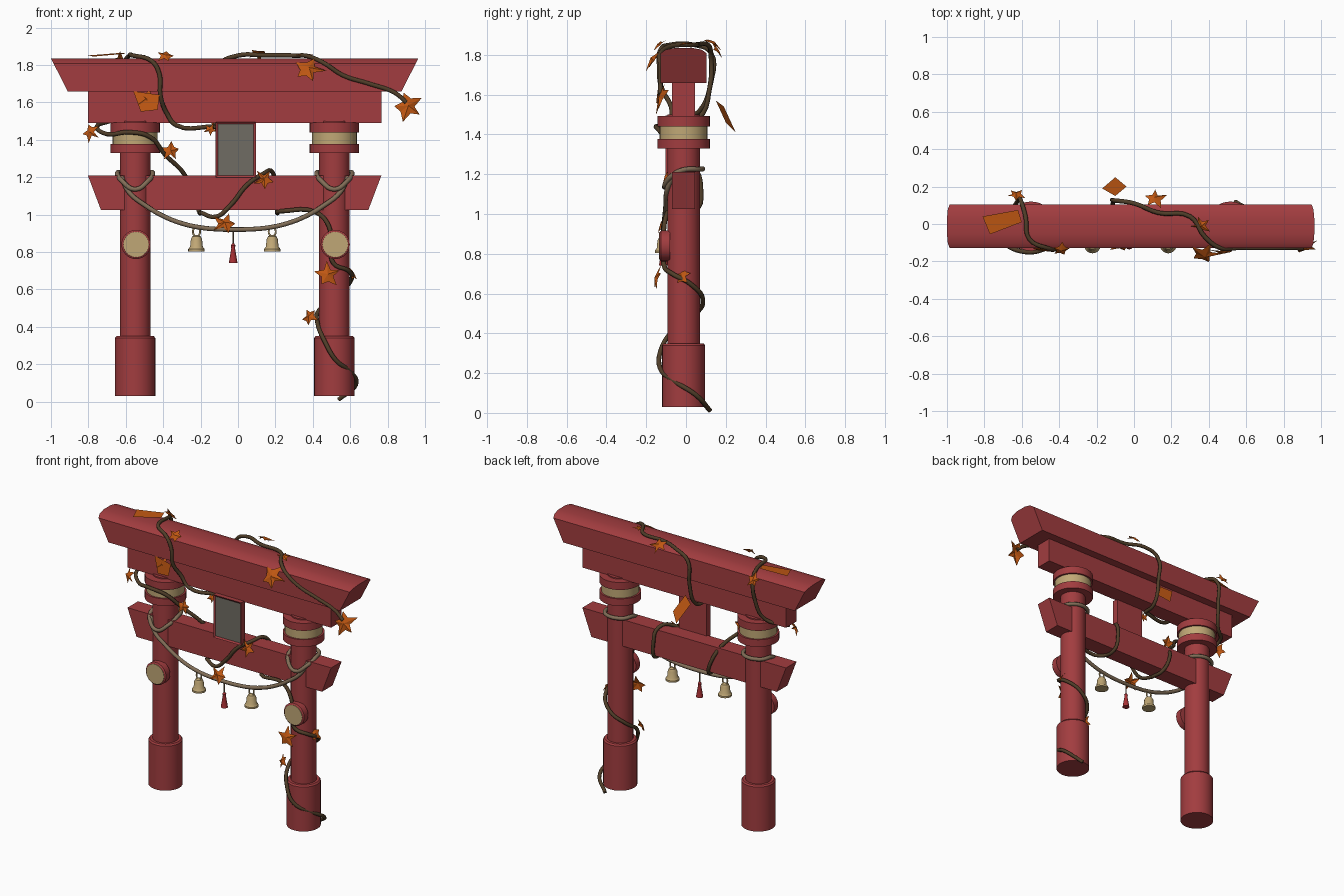
import bpy, bmesh, math, random
from mathutils import Vector, Matrix

random.seed(4)
CX, CY = -0.018, -0.012          # centre of the gate itself
POSTS = (-0.55, 0.515)


def mat(name, rgb):
    m = bpy.data.materials.new(name)
    m.diffuse_color = (*rgb, 1)
    return m


RED = mat("red_paint", (0.36, 0.046, 0.050))
TAN = mat("pale_gold", (0.53, 0.39, 0.18))
GREY = mat("grey_panel", (0.16, 0.15, 0.125))
ROPE = mat("rope_brown", (0.22, 0.155, 0.095))
VINE = mat("vine_brown", (0.080, 0.048, 0.022))
LEAF = mat("autumn_orange", (0.52, 0.095, 0.006))
TASSEL = mat("tassel_red", (0.40, 0.03, 0.035))


def finish(name, bm, mats, smooth=True):
    bmesh.ops.recalc_face_normals(bm, faces=bm.faces)
    me = bpy.data.meshes.new(name)
    for f in bm.faces:
        f.smooth = smooth
    bm.to_mesh(me)
    bm.free()
    for m in mats:
        me.materials.append(m)
    if smooth:
        me.set_sharp_from_angle(angle=math.radians(35))
    ob = bpy.data.objects.new(name, me)
    bpy.context.collection.objects.link(ob)
    return ob


def lathe(name, profile, loc, m, sides=32, tilt=0):
    """Turn (radius, height) points around z, with flat caps at both ends."""
    bm = bmesh.new()
    rings = [[bm.verts.new((r * math.cos(2 * math.pi * i / sides),
                            r * math.sin(2 * math.pi * i / sides), z))
              for i in range(sides)] for r, z in profile]
    for a, b in zip(rings, rings[1:]):
        for i in range(sides):
            j = (i + 1) % sides
            bm.faces.new((a[i], a[j], b[j], b[i]))
    bm.faces.new(rings[0])
    bm.faces.new(rings[-1])
    bm.transform(Matrix.Translation(loc) @ Matrix.Rotation(tilt, 4, 'X'))
    return finish(name, bm, [m])


def beam(name, section, half_low, half_high):
    """Beam along x from a (y, z) section; its ends flare with height."""
    zs = [z for _, z in section]
    z0, z1 = min(zs), max(zs)
    bm = bmesh.new()
    ends = []
    for s in (-1, 1):
        ends.append([bm.verts.new((CX + s * (half_low + (half_high - half_low) * (z - z0) / (z1 - z0)),
                                   CY + y, z)) for y, z in section])
    n = len(section)
    for i in range(n):
        j = (i + 1) % n
        bm.faces.new((ends[0][i], ends[0][j], ends[1][j], ends[1][i]))
    for e in ends:
        bm.faces.new(e)
    return finish(name, bm, [RED])


def tube(name, pts, radius, m, cyclic=False):
    cu = bpy.data.curves.new(name, 'CURVE')
    cu.dimensions = '3D'
    cu.resolution_u = 5
    cu.bevel_depth = radius
    cu.bevel_resolution = 2
    cu.use_fill_caps = True
    sp = cu.splines.new('BEZIER')
    sp.bezier_points.add(len(pts) - 1)
    sp.use_cyclic_u = cyclic
    for bp, p in zip(sp.bezier_points, pts):
        bp.co = p
        bp.handle_left_type = bp.handle_right_type = 'AUTO'
    cu.materials.append(m)
    ob = bpy.data.objects.new(name, cu)
    bpy.context.collection.objects.link(ob)
    return ob


# Posts with plinth, collars, gold band and round medallion
for side, px in zip(("left", "right"), POSTS):
    at = (px, CY, 0)
    lathe(side + "_plinth", [(0.108, 0.03), (0.108, 0.34), (0.100, 0.35)], at, RED)
    lathe(side + "_post", [(0.082, 0.30), (0.082, 1.50)], at, RED)
    lathe(side + "_lower_collar", [(0.132, 1.328), (0.132, 1.378)], at, RED)
    lathe(side + "_gold_band", [(0.120, 1.37), (0.120, 1.45)], at, TAN)
    lathe(side + "_upper_collar", [(0.132, 1.440), (0.132, 1.492)], at, RED)
    face = (px + 0.005, -0.08, 0.84)
    lathe(side + "_medallion_rim", [(0.078, 0), (0.078, 0.045), (0.068, 0.052)], face, RED, 32, math.pi / 2)
    lathe(side + "_medallion_face", [(0.068, 0.045), (0.068, 0.055)], face, TAN, 32, math.pi / 2)

# Beams
beam("top_beam", [(-0.115, 1.658), (0.115, 1.658), (0.115, 1.808), (0.09, 1.826), (0.04, 1.835),
                  (-0.04, 1.835), (-0.09, 1.826), (-0.115, 1.808)], 0.892, 0.982)
beam("upper_beam", [(-0.058, 1.49), (0.058, 1.49), (0.058, 1.665), (-0.058, 1.665)], 0.785, 0.785)
beam("tie_beam", [(-0.058, 1.025), (0.058, 1.025), (0.058, 1.21), (-0.058, 1.21)], 0.715, 0.785)

# Plaque: box whose front face is inset into a grey panel
bm = bmesh.new()
bmesh.ops.create_cube(bm, size=1, matrix=Matrix.Translation((-0.012, -0.08, 1.347)) @ Matrix.Diagonal((0.214, 0.045, 0.298, 1)))
front = min(bm.faces, key=lambda f: f.calc_center_median().y)
bmesh.ops.inset_region(bm, faces=[front], thickness=0.016)
front.material_index = 1
bmesh.ops.translate(bm, verts=front.verts[:], vec=(0, 0.008, 0))
finish("plaque", bm, [RED, GREY], False)

# Rope: a loop round each post and a sagging swag between them
for side, px in zip(("left", "right"), POSTS):
    tube(side + "_rope_loop", [(px, -0.108, 1.135), (px + 0.07, -0.085, 1.18), (px + 0.095, -0.02, 1.22),
                               (px + 0.06, 0.065, 1.225), (px - 0.06, 0.065, 1.225),
                               (px - 0.095, -0.02, 1.22), (px - 0.07, -0.085, 1.18)], 0.013, ROPE, True)
swag = []
for i in range(13):
    t = -1 + i / 6
    swag.append((CX + 0.565 * t, -0.115 + 0.02 * t * t, 0.92 + 0.20 * abs(t) ** 2.6))
swag = [(-0.622, -0.065, 1.20)] + swag + [(0.587, -0.065, 1.20)]
tube("rope_swag", swag, 0.013, ROPE)

# Bells and tassel hanging from the swag
for side, bx in (("left", -0.222), ("right", 0.183)):
    lathe(side + "_bell", [(0.030, 0.803), (0.044, 0.803), (0.044, 0.815), (0.034, 0.828), (0.030, 0.868),
                           (0.022, 0.884), (0.008, 0.89)], (bx, -0.113, 0), TAN, 20)
    tube(side + "_bell_ring", [(bx + 0.019 * math.cos(a), -0.113, 0.908 + 0.024 * math.sin(a))
                               for a in (0, math.pi / 2, math.pi, 3 * math.pi / 2)], 0.005, TAN, True)
lathe("tassel", [(0.023, 0.742), (0.010, 0.82), (0.012, 0.835), (0.006, 0.845)], (-0.026, -0.113, 0), TASSEL, 12)
tube("tassel_cord", [(-0.026, -0.113, 0.84), (-0.026, -0.113, 0.92)], 0.004, ROPE)

# Vine on the right post and round the tie beam
tube("lower_vine", [
    (0.54, 0.12, 0.012), (0.63, 0.05, 0.09), (0.60, -0.06, 0.16), (0.52, -0.13, 0.225), (0.465, -0.125, 0.32),
    (0.425, -0.06, 0.42), (0.435, 0.04, 0.49), (0.53, 0.085, 0.57), (0.605, 0.02, 0.65), (0.59, -0.07, 0.70),
    (0.51, -0.11, 0.74), (0.495, -0.11, 0.84), (0.485, -0.11, 0.94), (0.41, -0.09, 1.015), (0.23, -0.07, 1.018),
    (0.21, 0.05, 1.02), (0.20, 0.075, 1.12), (0.185, 0.04, 1.225), (0.13, -0.06, 1.215), (0.05, -0.08, 1.16),
    (-0.04, -0.08, 1.05), (-0.12, -0.08, 0.988), (-0.20, -0.06, 1.01)], 0.012, VINE)
# Vine from the tie beam, round the left collar and over the top beam
tube("middle_vine", [
    (-0.20, -0.06, 1.01), (-0.21, 0.05, 1.02), (-0.25, 0.07, 1.13), (-0.29, 0.01, 1.22), (-0.39, -0.06, 1.32),
    (-0.47, -0.13, 1.415), (-0.58, -0.15, 1.44), (-0.70, -0.10, 1.43), (-0.755, -0.03, 1.47), (-0.66, 0.07, 1.52),
    (-0.62, 0.125, 1.66), (-0.605, 0.125, 1.81), (-0.58, 0.04, 1.85), (-0.56, -0.08, 1.85), (-0.46, -0.13, 1.82),
    (-0.42, -0.135, 1.75), (-0.415, -0.125, 1.64), (-0.38, -0.075, 1.54), (-0.33, -0.07, 1.477), (-0.13, -0.04, 1.47)],
    0.012, VINE)
# Vine from the upper beam, up the back and along the front of the top beam
tube("upper_vine", [
    (-0.13, -0.04, 1.47), (-0.12, 0.06, 1.48), (-0.11, 0.12, 1.64), (-0.10, 0.125, 1.80), (0.0, 0.11, 1.85),
    (0.13, 0.06, 1.852), (0.30, 0.04, 1.85), (0.38, -0.07, 1.845), (0.46, -0.128, 1.81), (0.56, -0.128, 1.745),
    (0.70, -0.128, 1.70), (0.84, -0.128, 1.65), (0.90, -0.13, 1.60)], 0.012, VINE)

# Lobed, slightly drooping maple leaves: centre, outward direction, size
LEAVES = [((0.91, -0.13, 1.58), (0.1, -1, 0.3), 0.085), ((0.38, -0.17, 1.78), (0, -1, 0.7), 0.085),
          ((0.36, -0.01, 1.855), (0, -0.2, 1), 0.05), ((0.11, 0.14, 1.86), (0, 0.6, 1), 0.06),
          ((-0.39, -0.14, 1.85), (0.2, -1, 1), 0.05), ((-0.63, 0.16, 1.82), (0, 1, 0.6), 0.055),
          ((-0.49, -0.13, 1.62), (0, -1, 0.2), 0.06), ((-0.79, -0.08, 1.44), (-0.5, -1, 0.3), 0.05),
          ((-0.36, -0.09, 1.34), (0, -1, 0.3), 0.05), ((-0.15, -0.08, 1.455), (0, -1, 0.2), 0.035),
          ((0.14, -0.10, 1.19), (0, -1, 0.4), 0.055), ((-0.07, -0.12, 0.955), (0, -1, 0.6), 0.065),
          ((0.48, -0.15, 0.68), (0, -1, 0.2), 0.07), ((0.61, -0.02, 0.69), (1, -0.5, 0.5), 0.05),
          ((0.38, -0.06, 0.455), (-0.6, -1, 0.3), 0.05)]
for n, (loc, out, size) in enumerate(LEAVES, 1):
    bm = bmesh.new()
    hub = bm.verts.new((0, 0, 0.12))
    rim = []
    for i in range(10):
        a = 2 * math.pi * i / 10
        r = random.uniform(0.85, 1.15) if i % 2 == 0 else random.uniform(0.35, 0.6)
        rim.append(bm.verts.new((r * math.cos(a), r * math.sin(a), -0.3 * r * random.random())))
    for i in range(10):
        bm.faces.new((hub, rim[i], rim[(i + 1) % 10]))
    rot = Vector(out).to_track_quat('Z', 'Y').to_matrix().to_4x4()
    bm.transform(Matrix.Translation(loc) @ rot @ Matrix.Rotation(random.random() * 6, 4, 'Z') @ Matrix.Scale(size, 4))
    finish("leaf_%d" % n, bm, [LEAF], False)

# Three broad flat leaves
for name, quad in (("top_broad_leaf", [(-0.81, 0.04, 1.85), (-0.77, -0.055, 1.845), (-0.60, 0.01, 1.86), (-0.62, 0.075, 1.865)]),
                   ("back_broad_leaf", [(-0.17, 0.19, 1.54), (-0.10, 0.15, 1.57), (-0.04, 0.20, 1.46), (-0.10, 0.25, 1.41)]),
                   ("front_broad_leaf", [(-0.56, -0.12, 1.66), (-0.42, -0.14, 1.64), (-0.43, -0.15, 1.56), (-0.52, -0.14, 1.55)])):
    bm = bmesh.new()
    v = [bm.verts.new(p) for p in quad]
    bm.faces.new(v[:3])
    bm.faces.new((v[0], v[2], v[3]))
    finish(name, bm, [LEAF], False)
